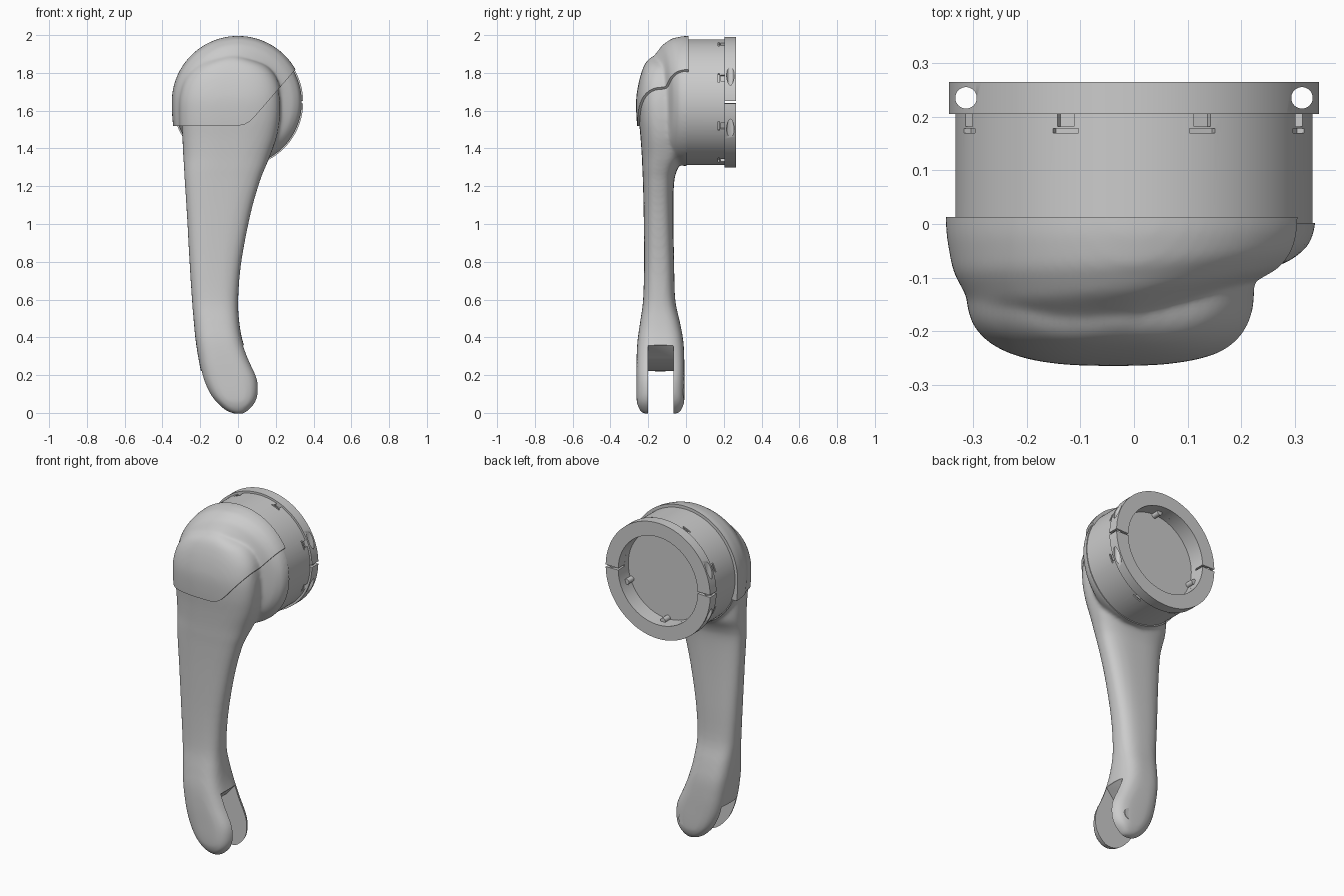
import bpy, bmesh
from math import sin, cos, pi, tau, radians, hypot
from mathutils import Vector, Matrix

if "Cube" in bpy.data.objects:
    bpy.data.objects.remove(bpy.data.objects["Cube"])

HZ = 1.645  # height of the head axis, which runs along y


def make(name, bm):
    bmesh.ops.remove_doubles(bm, verts=bm.verts, dist=1e-5)
    bmesh.ops.recalc_face_normals(bm, faces=bm.faces)
    me = bpy.data.meshes.new(name)
    bm.to_mesh(me)
    bm.free()
    ob = bpy.data.objects.new(name, me)
    bpy.context.collection.objects.link(ob)
    return ob


def activate(ob):
    bpy.ops.object.select_all(action='DESELECT')
    ob.select_set(True)
    bpy.context.view_layer.objects.active = ob


def modify(ob, kind, **props):
    activate(ob)
    m = ob.modifiers.new(kind, kind)
    for k, v in props.items():
        setattr(m, k, v)
    bpy.ops.object.modifier_apply(modifier=m.name)


def cut(ob, cutter, op='DIFFERENCE'):
    cutter.hide_render = True
    modify(ob, 'BOOLEAN', object=cutter, operation=op, solver='EXACT')
    bpy.data.objects.remove(cutter)


def smooth(ob, angle=35):
    activate(ob)
    bpy.ops.object.shade_smooth_by_angle(angle=radians(angle))


def revolve(bm, profile, a0=0.0, a1=tau, n=96):
    """Turn a closed (radius, y) profile about the head axis."""
    full = a1 - a0 > tau - 1e-4
    rings = []
    for i in range(n if full else n + 1):
        a = a0 + (a1 - a0) * i / n
        rings.append([bm.verts.new((r * cos(a), y, HZ + r * sin(a))) for r, y in profile if r > 0])
    m = len(rings[0])
    pairs = list(zip(rings, rings[1:] + rings[:1] if full else rings[1:]))
    axial = profile[0][0] == 0  # solid profile: first and last points lie on the axis
    for p, q in pairs:
        for j in range(m - 1 if axial else m):
            k = (j + 1) % m
            bm.faces.new((p[j], p[k], q[k], q[j]))
    if axial:
        bm.faces.new([r[0] for r in rings])
        bm.faces.new([r[-1] for r in rings])
    if not full:
        bm.faces.new(rings[0])
        bm.faces.new(rings[-1][::-1])
    return [v for ring in rings for v in ring]


def prism(name, outline, y0, y1):
    bm = bmesh.new()
    a = [bm.verts.new((x, y0, z)) for x, z in outline]
    b = [bm.verts.new((x, y1, z)) for x, z in outline]
    bm.faces.new(a)
    bm.faces.new(b[::-1])
    for i in range(len(a)):
        j = (i + 1) % len(a)
        bm.faces.new((a[i], a[j], b[j], b[i]))
    return make(name, bm)


def cylinder(bm, r, h, matrix):
    bmesh.ops.create_cone(bm, cap_ends=True, segments=40, radius1=r, radius2=r,
                          depth=h, matrix=matrix)


# Arm stations: z, left x, right x, front y, back y
ARM = [(-.005, -.02, .03, -.225, -.045), (.012, -.065, .055, -.243, -.027),
       (.05, -.11, .09, -.259, -.011), (.1, -.15, .108, -.263, -.008),
       (.18, -.186, .104, -.263, -.008), (.28, -.208, .06, -.262, -.009),
       (.38, -.224, .025, -.257, -.014), (.48, -.234, .007, -.243, -.032),
       (.6, -.244, .001, -.227, -.057), (.8, -.257, .018, -.222, -.063),
       (1.05, -.271, .066, -.224, -.067), (1.22, -.282, .114, -.228, -.063),
       (1.29, -.286, .141, -.231, -.045), (1.36, -.29, .17, -.234, -.01),
       (1.46, -.295, .205, -.241, 0),
       (1.56, -.3, .222, -.25, 0), (1.66, -.298, .222, -.252, 0),
       (1.75, -.275, .203, -.238, 0), (1.82, -.222, .155, -.217, 0),
       (1.855, -.15, .085, -.198, 0), (1.875, -.07, .01, -.175, -.03)]
DOME = [(0, -.19), (.17, -.18), (.24, -.155), (.295, -.115), (.326, -.07),
        (.338, -.015), (.34, .06), (0, .06)]


def blend_body(name, stretch):
    """Arm loft and head dome fused into one smooth skin."""
    bm = bmesh.new()
    pts = [Vector(s) for s in ARM]
    ext = [pts[0]] + pts + [pts[-1]]
    path = []
    for a, b, c, d in zip(ext, ext[1:], ext[2:], ext[3:]):
        for t in (0, .25, .5, .75):
            path.append(.5 * (2 * b + (c - a) * t + (2 * a - 5 * b + 4 * c - d) * t * t
                              + (3 * b - a - 3 * c + d) * t ** 3))
    path.append(pts[-1])
    rings = []
    for z, xl, xr, yf, yb in path:
        e = .58 + .16 * min(1, max(0, (z - .25) / .35))  # boxier at the fork
        ring = []
        for i in range(48):
            c, s = cos(tau * i / 48), sin(tau * i / 48)
            sx = abs(c) ** e * (1 if c > 0 else -1)
            sy = abs(s) ** e * (1 if s > 0 else -1)
            ring.append(bm.verts.new(((xl + xr) / 2 + sx * (xr - xl) / 2,
                                      (yf + yb) / 2 + sy * (yb - yf) / 2, z)))
        rings.append(ring)
    for p, q in zip(rings, rings[1:]):
        for i in range(48):
            j = (i + 1) % 48
            bm.faces.new((p[i], p[j], q[j], q[i]))
    bm.faces.new(rings[0][::-1])
    bm.faces.new(rings[-1])
    # dome slopes back on the right, is fuller on the left
    for v in revolve(bm, DOME):
        c = v.co.x / hypot(v.co.x, v.co.z - HZ)
        if v.co.y < 0:
            v.co.y *= 1 - (.42 if c > 0 else .22) * c
        if v.co.z < HZ:
            v.co.z = HZ + (v.co.z - HZ) * stretch
    ob = make(name, bm)
    modify(ob, 'REMESH', mode='VOXEL', voxel_size=.01)
    modify(ob, 'SMOOTH', factor=.5, iterations=14)
    return ob


# Arm with fork slot, flat where it meets the drum
arm = blend_body("arm", 1.0)
cut(arm, prism("back_cutter", [(-1, 1.1), (1, 1.1), (1, 2.3), (-1, 2.3)], .002, .4))
cut(arm, prism("slot_cutter", [(-.4, -.2), (.4, -.2), (.4, .42), (.06, .375), (.025, .355),
                               (-.03, .29), (-.1, .245), (-.18, .222), (-.4, .2)], -.2, -.065))
smooth(arm)

# Top cover, a slightly larger skin trimmed by a bent line
cover = blend_body("top_cover", 1.8)
modify(cover, 'DISPLACE', strength=.012, mid_level=0)
cut(cover, prism("cover_trim", [(-.6, 1.52), (0, 1.52), (.035, 1.527), (.065, 1.545),
                                (.09, 1.57), (.31, 1.825), (.6, 2.15), (.6, 2.4), (-.6, 2.4)],
                 -.6, .013), 'INTERSECT')
smooth(cover)

# Drum with recessed back and eight rim notches
bm = bmesh.new()
revolve(bm, [(0, -.005), (.333, -.005), (.333, .205), (.262, .205), (.262, .17), (0, .17)])
drum = make("drum", bm)
for width, y0, y1 in ((.052, .17, .178), (.034, .182, .22)):
    bm = bmesh.new()
    for i in range(8):
        bmesh.ops.create_cube(bm, size=1, matrix=Matrix.Translation((0, 0, HZ))
                              @ Matrix.Rotation(tau * (i + .5) / 8, 4, 'Y')
                              @ Matrix.Translation((.333, (y0 + y1) / 2, 0))
                              @ Matrix.Diagonal((.03, y1 - y0, width, 1)))
    cut(drum, make("notch_cutter", bm))
smooth(drum)

# Split clamp ring with vertical screw holes
for name, start in (("clamp_ring_upper", 0), ("clamp_ring_lower", pi)):
    bm = bmesh.new()
    revolve(bm, [(.262, .205), (.345, .205), (.345, .265), (.262, .265)],
            start + .02, start + pi - .02, 64)
    ring = make(name, bm)
    bm = bmesh.new()
    for s in (-1, 1):
        cylinder(bm, .02, 1, Matrix.Translation((s * .313, .235, HZ)))
    cut(ring, make("hole_cutter", bm))
    smooth(ring)

# Small nubs inside the ring
bm = bmesh.new()
for a in (-20, -90, 90, 200):
    t = radians(a)
    cylinder(bm, .016, .05, Matrix.Translation((.256 * cos(t), .193, HZ + .256 * sin(t)))
             @ Matrix.Rotation(pi / 2, 4, 'X'))
smooth(make("inner_nubs", bm))

# Pivot pin end on the rear fork prong
bm = bmesh.new()
cylinder(bm, .036, .052, Matrix.Translation((.02, -.036, .11)) @ Matrix.Rotation(pi / 2, 4, 'X'))
smooth(make("pivot_pin", bm))
